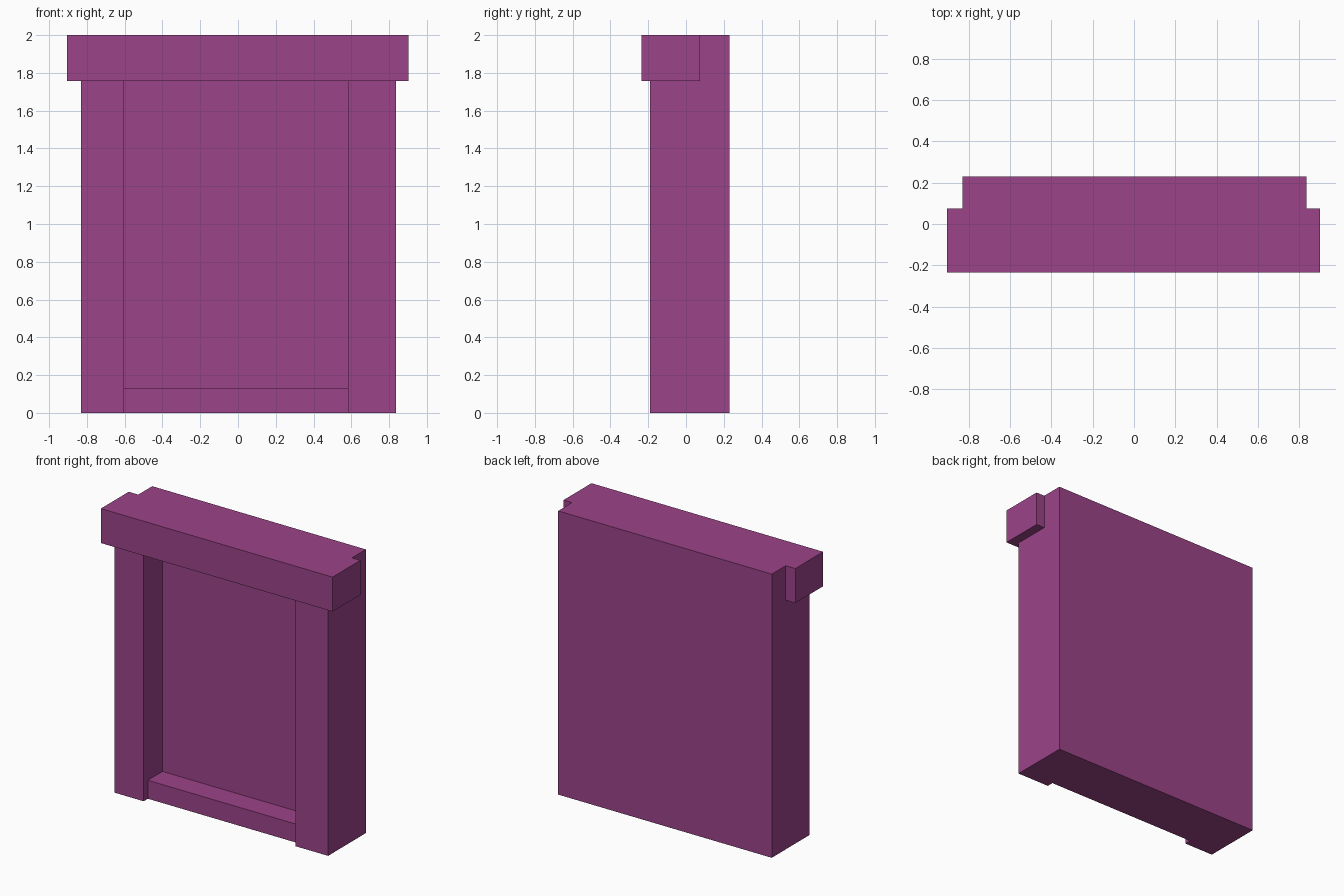
import bpy
import bmesh
import math

if "Cube" in bpy.data.objects:
    bpy.data.objects.remove(bpy.data.objects["Cube"], do_unlink=True)

plum = bpy.data.materials.new("plum")
plum.use_nodes = True
colour = (0.33, 0.056, 0.25, 1)
plum.diffuse_color = colour
plum.node_tree.nodes["Principled BSDF"].inputs["Base Color"].default_value = colour


def box(name, x, y, z):
    """Box spanning the given (low, high) ranges."""
    bm = bmesh.new()
    bmesh.ops.create_cube(bm, size=1)
    for v in bm.verts:
        v.co = [r[0] if c < 0 else r[1] for c, r in zip(v.co, (x, y, z))]
    mesh = bpy.data.meshes.new(name)
    bm.to_mesh(mesh)
    bm.free()
    mesh.materials.append(plum)
    ob = bpy.data.objects.new(name, mesh)
    bpy.context.collection.objects.link(ob)
    return ob


def combine(target, other, operation):
    """Apply a boolean and discard the second solid."""
    mod = target.modifiers.new(operation, 'BOOLEAN')
    mod.operation = operation
    mod.solver = 'EXACT'
    mod.object = other
    bpy.context.view_layer.objects.active = target
    bpy.ops.object.modifier_apply(modifier=mod.name)
    bpy.data.objects.remove(other, do_unlink=True)


opening = (-0.603, 0.583)
lintel_base = 1.757

# Solid block for the posts, back panel and sill
frame = box("panelled_frame", (-0.83, 0.836), (-0.19, 0.23), (0, 2))

# Shallow recess in front of the sill, deep recess above it
combine(frame, box("sill_recess", opening, (-0.5, -0.143), (-0.1, lintel_base)), 'DIFFERENCE')
combine(frame, box("panel_recess", opening, (-0.5, 0.02), (0.13, lintel_base)), 'DIFFERENCE')

# Overhanging lintel
combine(frame, box("lintel", (-0.905, 0.902), (-0.235, 0.075), (lintel_base, 2)), 'UNION')

# Merge coplanar faces
bm = bmesh.new()
bm.from_mesh(frame.data)
bmesh.ops.remove_doubles(bm, verts=bm.verts, dist=0.0001)
bmesh.ops.dissolve_limit(bm, angle_limit=math.radians(1), verts=bm.verts, edges=bm.edges)
bm.to_mesh(frame.data)
bm.free()
